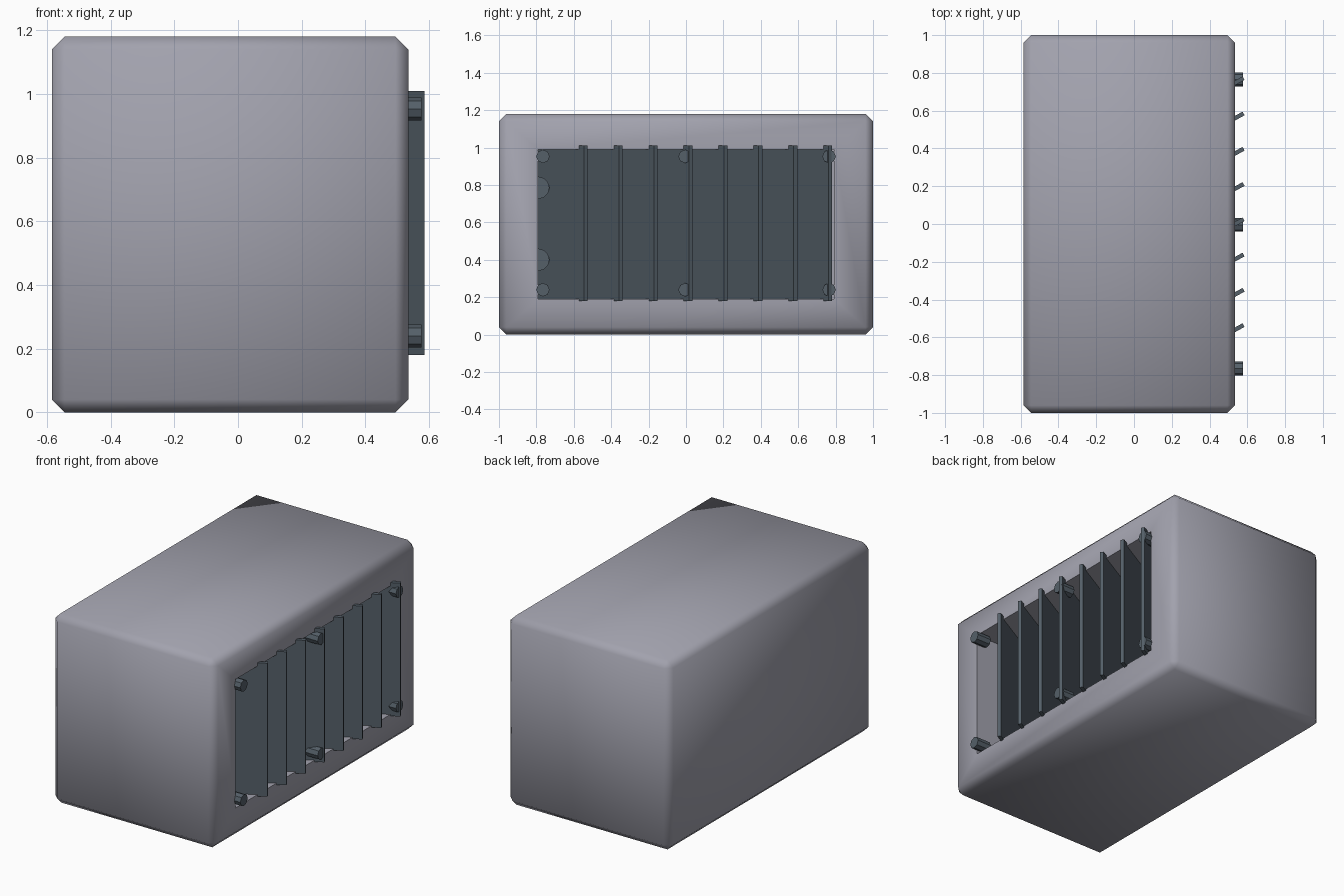
import bpy, bmesh, math
from mathutils import Matrix, Vector

if "Cube" in bpy.data.objects:
    bpy.data.objects.remove(bpy.data.objects["Cube"])


def material(name, rgb):
    m = bpy.data.materials.new(name)
    m.diffuse_color = (*rgb, 1)
    m.use_nodes = True
    m.node_tree.nodes["Principled BSDF"].inputs["Base Color"].default_value = m.diffuse_color
    return m


GREY = material("casing grey", (0.36, 0.36, 0.42))
DARK = material("dark slate metal", (0.09, 0.115, 0.14))


def add_object(name, bm, mat, angle=None):
    bmesh.ops.recalc_face_normals(bm, faces=bm.faces)
    me = bpy.data.meshes.new(name)
    bm.to_mesh(me)
    bm.free()
    me.materials.append(mat)
    ob = bpy.data.objects.new(name, me)
    bpy.context.collection.objects.link(ob)
    if angle:
        bpy.ops.object.select_all(action='DESELECT')
        ob.select_set(True)
        bpy.context.view_layer.objects.active = ob
        bpy.ops.object.shade_smooth_by_angle(angle=math.radians(angle))
    return ob


def box(x0, x1, y0, y1, z0, z1):
    bm = bmesh.new()
    bmesh.ops.create_cube(bm, size=1)
    for v in bm.verts:
        v.co = Vector(((x0 + x1) / 2 + v.co.x * (x1 - x0),
                       (y0 + y1) / 2 + v.co.y * (y1 - y0),
                       (z0 + z1) / 2 + v.co.z * (z1 - z0)))
    return bm


def rod(name, x0, x1, y, z, r, sides):
    bm = bmesh.new()
    bmesh.ops.create_cone(
        bm, cap_ends=True, segments=sides, radius1=r, radius2=r, depth=x1 - x0,
        matrix=Matrix.Translation(((x0 + x1) / 2, y, z)) @ Matrix.Rotation(math.pi / 2, 4, 'Y'))
    add_object(name, bm, DARK, 30)


# Casing: chamfered box with a deep vent opening on the right side
bm = box(-0.585, 0.535, -1, 1, 0, 1.18)
bmesh.ops.bevel(bm, geom=bm.edges[:], offset=0.04, segments=1, affect='EDGES')
bm.normal_update()
side = max(bm.faces, key=lambda f: f.calc_center_median().x)
bmesh.ops.inset_individual(bm, faces=[side], thickness=0.1)
for v in side.verts:
    v.co.y = math.copysign(0.79, v.co.y)
    v.co.z = 0.99 if v.co.z > 0.59 else 0.19
res = bmesh.ops.extrude_face_region(bm, geom=[side])
for v in [g for g in res["geom"] if isinstance(g, bmesh.types.BMVert)]:
    v.co.x = 0.06
if side.is_valid:
    bmesh.ops.delete(bm, geom=[side], context='FACES_ONLY')
add_object("casing", bm, GREY, 50)

# Louver slats, slanting inward toward the front
for i in range(8):
    bm = box(-0.53, 0, -0.011, 0.011, 0.18, 1.01)
    bmesh.ops.transform(bm, verts=bm.verts, matrix=(
        Matrix.Translation((0.580, -0.535 + 0.1867 * i, 0)) @ Matrix.Rotation(math.radians(29), 4, 'Z')))
    add_object(f"louver_slat_{i + 1}", bm, DARK)

# Bolts around the vent
for y in (-0.765, -0.005, 0.765):
    for z in (0.24, 0.953):
        rod("vent_bolt", 0.48, 0.577, y, z, 0.036, 8)

# Round studs deep on the inner front wall of the vent
for z in (0.40, 0.785):
    rod("inner_stud", 0.1, 0.28, -0.79, z, 0.06, 12)
